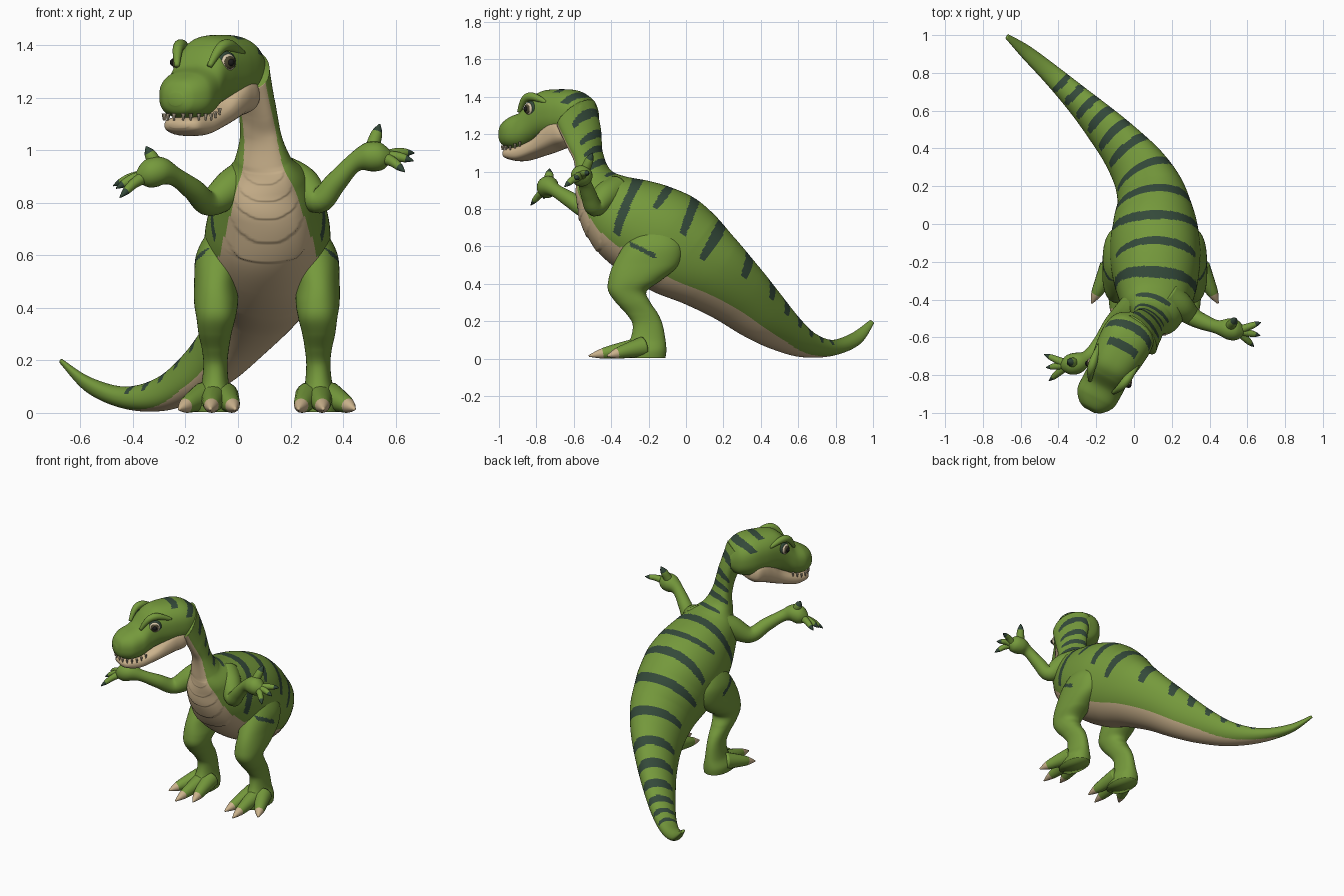
import bpy, bmesh, math
from mathutils import Vector

if "Cube" in bpy.data.objects:
    bpy.data.objects.remove(bpy.data.objects["Cube"], do_unlink=True)


def material(name, r, g, b):
    m = bpy.data.materials.new(name)
    m.use_nodes = True
    m.diffuse_color = (r, g, b, 1)
    m.node_tree.nodes["Principled BSDF"].inputs["Base Color"].default_value = (r, g, b, 1)
    return m


green = material("skin green", .178, .32, .045)
stripe = material("stripe dark green", .034, .067, .042)
beige = material("belly beige", .6, .45, .265)
ivory = material("tooth ivory", .68, .57, .4)
brown = material("eye brown", .07, .06, .03)
black = material("pupil black", .01, .01, .01)
SKIN = [green, stripe, beige]


def smooth_rows(rows, k):
    """Catmull-Rom interpolation of numeric rows, k steps per span."""
    out = []
    for i in range(len(rows) - 1):
        p = [rows[max(i - 1, 0)], rows[i], rows[i + 1], rows[min(i + 2, len(rows) - 1)]]
        for q in range(k):
            t = q / k
            out.append([.5 * (2 * b + (c - a) * t + (2 * a - 5 * b + 4 * c - d) * t * t
                              + (3 * b - a - 3 * c + d) * t ** 3) for a, b, c, d in zip(*p)])
    return out + [list(rows[-1])]


def loft(name, rows, place, k=6, seg=24, power=1.0, mats=(green,), rule=None, bump=None):
    """Skin superellipse sections; rule(s, depth, point) picks a material slot."""
    rows = smooth_rows(rows, k)
    bm, rings = bmesh.new(), []
    for i, row in enumerate(rows):
        c, u, v = place(rows[max(i - 1, 0)], row, rows[min(i + 1, len(rows) - 1)])
        ring = []
        for j in range(seg):
            a = math.tau * j / seg
            ca, sa = math.cos(a), math.sin(a)
            o = u * math.copysign(abs(ca) ** power, ca) + v * math.copysign(abs(sa) ** power, sa)
            ring.append(bm.verts.new(c + o * (bump(i / k, (1 - ca) / 2) if bump else 1)))
        rings.append(ring)
    for i in range(len(rings) - 1):
        for j in range(seg):
            n = (j + 1) % seg
            f = bm.faces.new((rings[i][j], rings[i][n], rings[i + 1][n], rings[i + 1][j]))
            if rule:
                depth = (1 - math.cos(math.tau * (j + .5) / seg)) / 2
                f.material_index = rule((i + .5) / k, depth, f.calc_center_median())
    bm.faces.new(rings[0])
    cap = bm.faces.new(rings[-1])
    if rule:
        cap.material_index = rule(len(rings) / k, .5, cap.calc_center_median())
    bmesh.ops.recalc_face_normals(bm, faces=bm.faces)
    for f in bm.faces:
        f.smooth = True
    mesh = bpy.data.meshes.new(name)
    bm.to_mesh(mesh)
    bm.free()
    for m in mats:
        mesh.materials.append(m)
    bpy.context.collection.objects.link(bpy.data.objects.new(name, mesh))


def along(prev, row, nxt):
    """Round section across a path of x, y, z, radius rows."""
    t = (Vector(nxt[:3]) - Vector(prev[:3])).normalized()
    v = t.cross(Vector((0, 0, 1))).normalized()
    r = max(row[3], .002)
    return Vector(row[:3]), v.cross(t) * r, v * r


def ball(name, pos, scale, mat, axis):
    bpy.ops.mesh.primitive_uv_sphere_add(segments=24, ring_count=12, radius=1, location=pos)
    ob = bpy.context.object
    ob.name, ob.scale = name, scale
    ob.rotation_euler = axis.to_track_quat("Z", "Y").to_euler()
    ob.data.materials.append(mat)
    bpy.ops.object.shade_smooth()


def digit(name, base, tip, r, arch, thin, claw):
    """Tapered finger or toe with a claw at its tip."""
    a, b = Vector(base), Vector(tip)
    rows = [(*(a.lerp(b, t) + Vector((0, 0, h * arch))), r * w)
            for t, h, w in ((0, 0, 1), (.4, 1, (1 + thin) / 2), (.74, .6, thin), (1, 0, .08))]
    loft(name, rows, along, 6, 16, mats=(green, claw), rule=lambda s, d, p: int(s > 2))


# Neck, trunk and tail: top y, top z, bottom y, bottom z, centre x, half width
trunk = [(-.515, 1.385, -.66, 1.23, .035, .11), (-.474, 1.23, -.615, 1.12, .07, .09),
         (-.455, 1.1, -.585, 1.04, .085, .086), (-.41, 1.01, -.58, .93, .095, .11),
         (-.33, .975, -.58, .83, .105, .155), (-.2, .95, -.56, .72, .11, .19),
         (-.08, .915, -.47, .57, .115, .225), (.05, .855, -.33, .45, .112, .24),
         (.16, .76, -.18, .36, .108, .222), (.26, .64, 0, .29, .09, .186),
         (.36, .51, .17, .21, .035, .15), (.46, .38, .33, .115, -.055, .12),
         (.57, .24, .47, .05, -.165, .095), (.67, .14, .62, .008, -.285, .074),
         (.78, .1, .78, .015, -.425, .055), (.89, .135, .92, .075, -.565, .035), (.985, .205, 1, .185, -.672, .012)]
# Stripes: station, backward slant, reach down the side, half width
stripes = [(.5, .3, .4, .14), (1.2, .3, .4, .15), (1.8, .3, .4, .15), (2.45, .4, .4, .17),
           (3.4, .6, .15, .17), (4.6, 1.9, .72, .22), (5.95, .8, .3, .16), (7.0, 1.4, .38, .19),
           (8.3, .35, .47, .19), (9.58, .15, .4, .17), (10.65, .2, .38, .16), (11.4, .1, .38, .15),
           (12.05, .1, .35, .14), (12.65, .1, .35, .13), (13.2, .1, .35, .11), (13.7, .1, .35, .1)]


def trunk_place(prev, row, nxt):
    top, low = Vector((0, row[0], row[1])), Vector((0, row[2], row[3]))
    dy = nxt[0] + nxt[2] - prev[0] - prev[2]
    v = Vector((1, -2 * (nxt[4] - prev[4]) / dy, 0)).normalized()
    return (top + low) / 2 + Vector((row[4], 0, 0)), (top - low) / 2, v * row[5]


def trunk_rule(s, d, p):
    chest = max(0, min(1, s - 2, (6.5 - s) / 2))
    if d > .8 + .06 * chest + max(0, s - 12) * .08:
        return 2
    for at, slant, reach, half in stripes:
        if d < reach and abs(s - at - slant * d) < half * (1 - .5 * (d / reach) ** 2):
            return 1
    return 0


def belly_folds(s, d):
    if d < .84 or not 3.2 < s < 6:
        return 1
    return 1 + .025 * (((s - 3 * d) * 1.6) % 1) * min(1, (d - .84) * 12)


loft("body", trunk, trunk_place, 24, 120, .94, SKIN, trunk_rule, belly_folds)

# Head frame: distance behind the snout tip, sideways, height
BACK, SIDE = Vector((.47, .883, 0)), Vector((.883, -.47, 0))


def head_at(l, side, z):
    return Vector((-.232, -.975, z)) + BACK * l + SIDE * side


def head_place(prev, row, nxt):
    l, top, low, half = row
    return head_at(l, 0, (top + low) / 2), Vector((0, 0, (top - low) / 2)), SIDE * half


def head_rule(s, d, p):
    l = (p - head_at(0, 0, 0)).dot(BACK)
    return int(any(d < reach and abs(l - a + .16 * d) < .022 for a, reach in ((.375, .09), (.485, .32))))


skull = [(-.012, 1.22, 1.17, .03), (.008, 1.262, 1.14, .07), (.06, 1.295, 1.122, .108),
         (.13, 1.325, 1.125, .114), (.19, 1.395, 1.15, .114), (.25, 1.432, 1.175, .122),
         (.35, 1.44, 1.18, .137), (.44, 1.432, 1.18, .138), (.51, 1.392, 1.2, .11), (.552, 1.33, 1.24, .05)]
loft("head", skull, head_place, 16, 96, .83, SKIN, head_rule)
jaw = [(.015, 1.11, 1.085, .04), (.04, 1.125, 1.067, .076), (.12, 1.14, 1.055, .098), (.22, 1.185, 1.08, .112),
       (.29, 1.25, 1.1, .126), (.35, 1.295, 1.12, .136), (.41, 1.285, 1.135, .138), (.445, 1.23, 1.16, .1)]
loft("lower_jaw", jaw, head_place, 6, 32, .75, (beige,))

# Teeth along the upper lip
for sign in (-1, 1):
    for l, side in ((.012, .02), (.018, .05), (.036, .076), (.062, .092), (.092, .1), (.122, .102), (.152, .104)):
        z = 1.14 + max(0, l - .1) * .4
        root, tip = head_at(l, side * sign, z), head_at(l, side * sign * .97, z - .026)
        bpy.ops.mesh.primitive_cone_add(vertices=8, radius1=.003, radius2=.008, depth=.026,
                                        location=(root + tip) / 2)
        bpy.context.object.name = "tooth"
        bpy.context.object.data.materials.append(ivory)

# Eyes, brows and nostrils
for sign in (-1, 1):
    look = (SIDE * sign * .9 - BACK * .45).normalized()
    eye = head_at(.215, .098 * sign, 1.335)
    for name, r, out, mat in (("eye_rim", .043, 0, stripe), ("eyeball", .033, .01, ivory),
                              ("iris", .025, .022, brown), ("pupil", .014, .03, black)):
        ball(name, eye + look * out, (r, r, .02 if r > .03 else .012), mat, look)
    brow = [(*head_at(l, s * sign, z), r) for l, s, z, r in
            ((.13, .07, 1.32, .01), (.175, .09, 1.385, .02), (.23, .102, 1.4, .022), (.32, .115, 1.37, .01))]
    loft("brow", brow, along, 6, 16)
    ball("nostril", head_at(.026, .064 * sign, 1.235), (.012, .009, .008), stripe,
         SIDE * sign * .6 - BACK)

# Legs as level slices: z, front y, back y, inner x, outer x
leg = [(.74, -.2, -.09, .17, .28), (.68, -.28, -.05, .18, .34), (.6, -.335, -.015, .2, .38),
       (.5, -.39, -.04, .22, .387), (.42, -.415, -.13, .22, .387), (.36, -.415, -.21, .23, .378),
       (.3, -.375, -.19, .245, .37), (.24, -.32, -.15, .255, .357), (.18, -.285, -.125, .26, .352),
       (.1, -.3, -.11, .253, .362), (.045, -.35, -.105, .235, .388), (.004, -.35, -.11, .235, .388)]
MID = .11
for name, sign in (("left", 1), ("right", -1)):
    def flip(x):
        return MID + sign * (x - MID)

    def leg_place(prev, row, nxt):
        z, y0, y1, x0, x1 = row
        return (Vector((flip((x0 + x1) / 2), (y0 + y1) / 2, z)),
                Vector((0, (y1 - y0) / 2, 0)), Vector((sign * (x1 - x0) / 2, 0, 0)))

    def leg_rule(s, d, p):
        line = .575 - .5 * (p.y + .22)
        return int(-.3 < p.y < -.16 and (p.x - MID) * sign > .2 and abs(p.z - line) < .013)

    loft(name + "_leg", leg, leg_place, 16, 96, .9, SKIN, leg_rule)
    for x0, x, y in ((.272, .23, -.47), (.31, .325, -.52), (.348, .445, -.42)):
        digit(name + "_toe", (flip(x0), -.23, .062), (flip(x), y, .014), .056, .002, .5, beige)

# Arms: shoulder, elbow, wrist, palm; then fingertips with the thumb last
arms = {
    "left": ([(.17, -.37, .9, .08), (.24, -.43, .87, .072), (.31, -.49, .81, .05), (.37, -.52, .875, .042),
              (.44, -.545, .95, .036), (.5, -.555, .975, .056), (.55, -.565, .975, .05), (.59, -.57, .975, .012)],
             [(.672, -.52, .99), (.668, -.59, .96), (.635, -.65, .918), (.54, -.5, 1.1)]),
    "right": ([(.05, -.38, .9, .08), (-.02, -.45, .86, .072), (-.11, -.53, .8, .05), (-.17, -.62, .85, .042),
               (-.24, -.7, .9, .036), (-.3, -.735, .92, .056), (-.35, -.745, .905, .05), (-.39, -.75, .89, .012)],
              [(-.475, -.69, .865), (-.465, -.76, .855), (-.45, -.83, .82), (-.35, -.73, 1.015)])}
for name, (rows, tips) in arms.items():
    loft(name + "_arm", rows, along, 6, 24)
    palm, wrist = Vector(rows[-2][:3]), Vector(rows[-3][:3])
    for tip in tips[:3]:
        digit(name + "_finger", palm.lerp(Vector(tip), .1), tip, .024, .008, .6, stripe)
    digit(name + "_thumb", wrist, tips[3], .032, 0, .65, stripe)
